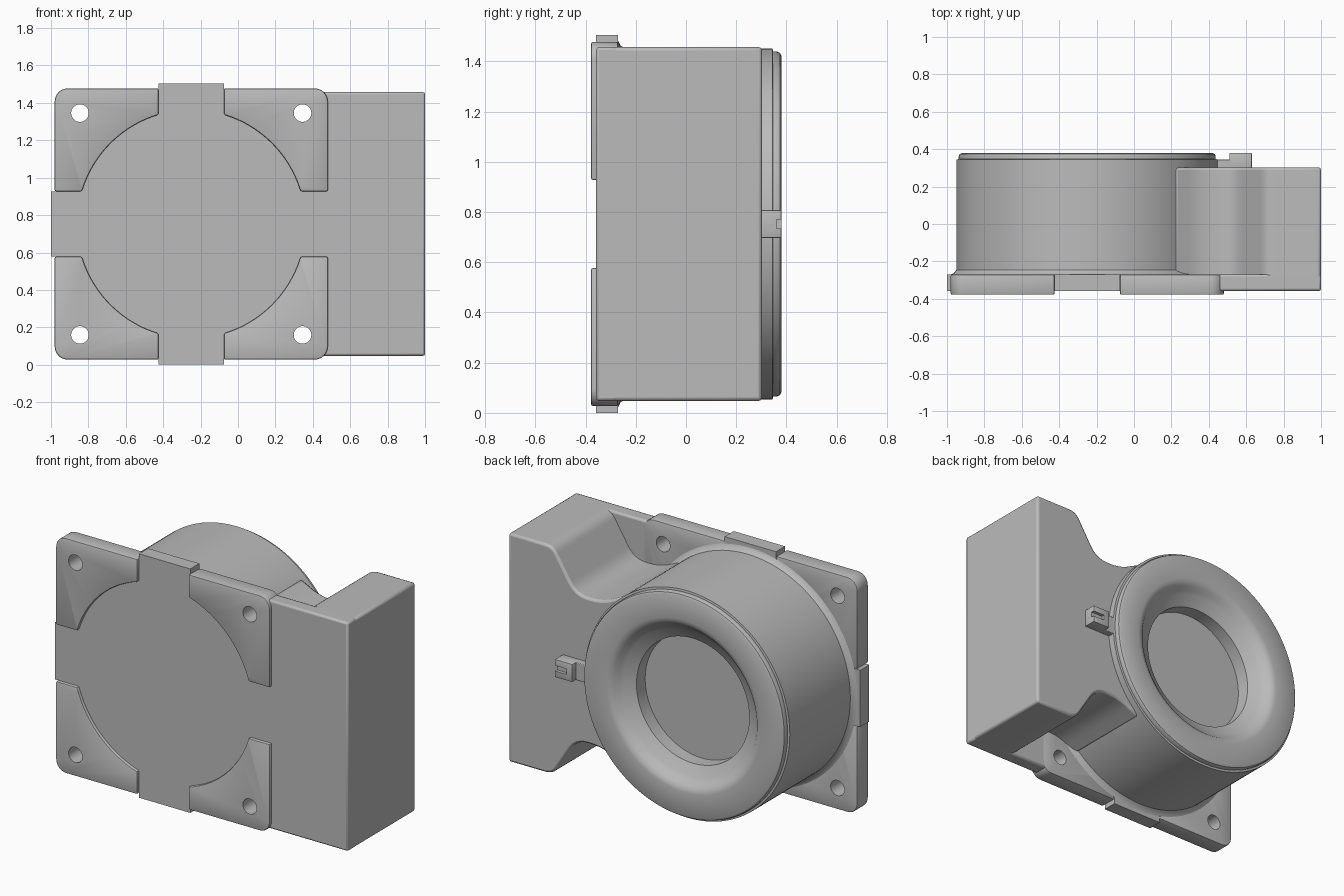
import bpy, bmesh, math
from mathutils import Vector

if "Cube" in bpy.data.objects:
    bpy.data.objects.remove(bpy.data.objects["Cube"], do_unlink=True)

CX, CZ = -0.25, 0.7525      # drum axis
FACE = -0.358               # recessed front face
made = []

grey = bpy.data.materials.new("plain grey")
grey.use_nodes = True
colour = (0.5, 0.5, 0.5, 1)
grey.diffuse_color = colour
grey.node_tree.nodes["Principled BSDF"].inputs["Base Color"].default_value = colour


def finish(name, bm, bevel=0):
    bmesh.ops.recalc_face_normals(bm, faces=bm.faces)
    mesh = bpy.data.meshes.new(name)
    bm.to_mesh(mesh)
    bm.free()
    mesh.materials.append(grey)
    ob = bpy.data.objects.new(name, mesh)
    bpy.context.collection.objects.link(ob)
    if bevel:
        mod = ob.modifiers.new("soft edges", "BEVEL")
        mod.width, mod.segments = bevel, 2
        mod.limit_method, mod.angle_limit = "ANGLE", math.radians(40)
    made.append(ob)
    return ob


def prism(name, outline, y0, y1, bevel=0):
    """Extrude an outline, given relative to the drum axis, along y."""
    bm = bmesh.new()
    face = bm.faces.new([bm.verts.new((CX + x, y0, CZ + z)) for x, z in outline])
    new = bmesh.ops.extrude_face_region(bm, geom=[face])["geom"]
    verts = [v for v in new if isinstance(v, bmesh.types.BMVert)]
    bmesh.ops.translate(bm, verts=verts, vec=(0, y1 - y0, 0))
    return finish(name, bm, bevel)


def rect(x0, x1, z0, z1):
    return [(x0, z0), (x1, z0), (x1, z1), (x0, z1)]


def arc(radius, start, end, steps, cx=0, cz=0):
    angles = [start + (end - start) * i / steps for i in range(steps + 1)]
    return [(cx + radius * math.cos(a), cz + radius * math.sin(a)) for a in angles]


def circle(radius, cx=0, cz=0, steps=32):
    return arc(radius, 0, math.tau, steps, cx, cz)[:-1]


def soften(a, b, c, reach, steps=6):
    """Round corner b with a quadratic curve."""
    a, b, c = Vector(a), Vector(b), Vector(c)
    p = b + (a - b).normalized() * reach
    q = b + (c - b).normalized() * reach
    ts = [i / steps for i in range(steps + 1)]
    return [tuple(p * (1 - t) ** 2 + b * 2 * t * (1 - t) + q * t * t) for t in ts]


def lathe(name, profile, steps=128):
    bm = bmesh.new()
    pts = [bm.verts.new((CX + r, y, CZ)) for r, y in profile]
    edges = [bm.edges.new(pair) for pair in zip(pts, pts[1:])]
    bmesh.ops.spin(bm, geom=pts + edges, cent=(CX, 0, CZ), axis=(0, 1, 0),
                   angle=math.tau, steps=steps, use_duplicate=False)
    bmesh.ops.remove_doubles(bm, verts=bm.verts, dist=0.0001)
    return finish(name, bm)


def cut(ob, cutter):
    mod = ob.modifiers.new("cut", "BOOLEAN")
    mod.operation, mod.solver, mod.object = "DIFFERENCE", "EXACT", cutter
    bpy.context.view_layer.objects.active = ob
    for m in list(ob.modifiers):
        bpy.ops.object.modifier_apply(modifier=m.name)
    made.remove(cutter)
    bpy.data.objects.remove(cutter, do_unlink=True)


# Four raised corner plates, each with a screw hole
half, tab, disc = 0.725, 0.175, 0.61
tilt = math.asin(tab / disc)
corner = [(tab, half)] + arc(0.07, math.pi / 2, 0, 8, half - 0.065, half - 0.07)
corner += [(half + 0.005, tab)] + arc(disc, tilt, math.pi / 2 - tilt, 20)
for side, sx in (("left", 1), ("right", -1)):
    for level, sz in (("upper", 1), ("lower", -1)):
        plate = prism(f"{level}_{side}_corner_plate",
                      [(x * sx, z * sz) for x, z in corner], -0.378, -0.27, 0.008)
        hole = prism("hole_cutter", circle(0.047, 0.595 * sx, 0.593 * sz), -0.5, 0)
        cut(plate, hole)

# Recessed front disc with crossing bands that end in tabs
prism("front_disc", circle(0.64, steps=96), FACE, -0.28)
prism("vertical_band", rect(-tab, tab, -CZ, CZ), FACE, -0.27)
prism("horizontal_band", rect(-0.75, 0.85, -tab, tab), FACE, -0.27)

# Outlet box: flat flange, then a body that narrows to a neck at the drum
prism("outlet_flange", rect(0.70, 1.25, -0.705, 0.705), FACE, -0.27, 0.012)
end, shoulder, waist = (1.25, 0.705), (0.95, 0.705), (0.79, 0.45)
neck, root = (0.61, 0.45), (0.47, 0.52)
upper = [end] + soften(end, shoulder, waist, 0.05)
upper += soften(shoulder, waist, neck, 0.08) + soften(waist, neck, root, 0.08) + [root]
lower = [(x, -z) for x, z in reversed(upper)]
prism("outlet_body", upper + lower, -0.32, 0.303, 0.014)

# Drum with a foot fillet, stepped rim, funnel mouth and recessed floor
lathe("drum", [(0, -0.3), (0.73, -0.3), (0.73, -0.27), (0.712, -0.262), (0.70, -0.245),
               (0.70, 0.345), (0.687, 0.347), (0.687, 0.362), (0.682, 0.374), (0.67, 0.38),
               (0.53, 0.38), (0.51, 0.376), (0.49, 0.363), (0.47, 0.34), (0.45, 0.325),
               (0.385, 0.29), (0.385, 0.205), (0, 0.205)])

# Cable lug beside the rim: low bridge and a grooved block
prism("lug_bridge", rect(0.65, 0.78, -0.055, 0.055), 0.28, 0.345, 0.004)
block = prism("lug_block", rect(0.76, 0.88, -0.055, 0.055), 0.28, 0.38, 0.004)
groove = prism("groove_cutter", rect(0.80, 0.90, -0.017, 0.017), 0.36, 0.4)
cut(block, groove)

# Smooth shading with sharp edges kept
bpy.ops.object.select_all(action="DESELECT")
for ob in made:
    ob.select_set(True)
bpy.context.view_layer.objects.active = made[0]
bpy.ops.object.shade_smooth_by_angle(angle=math.radians(35))
